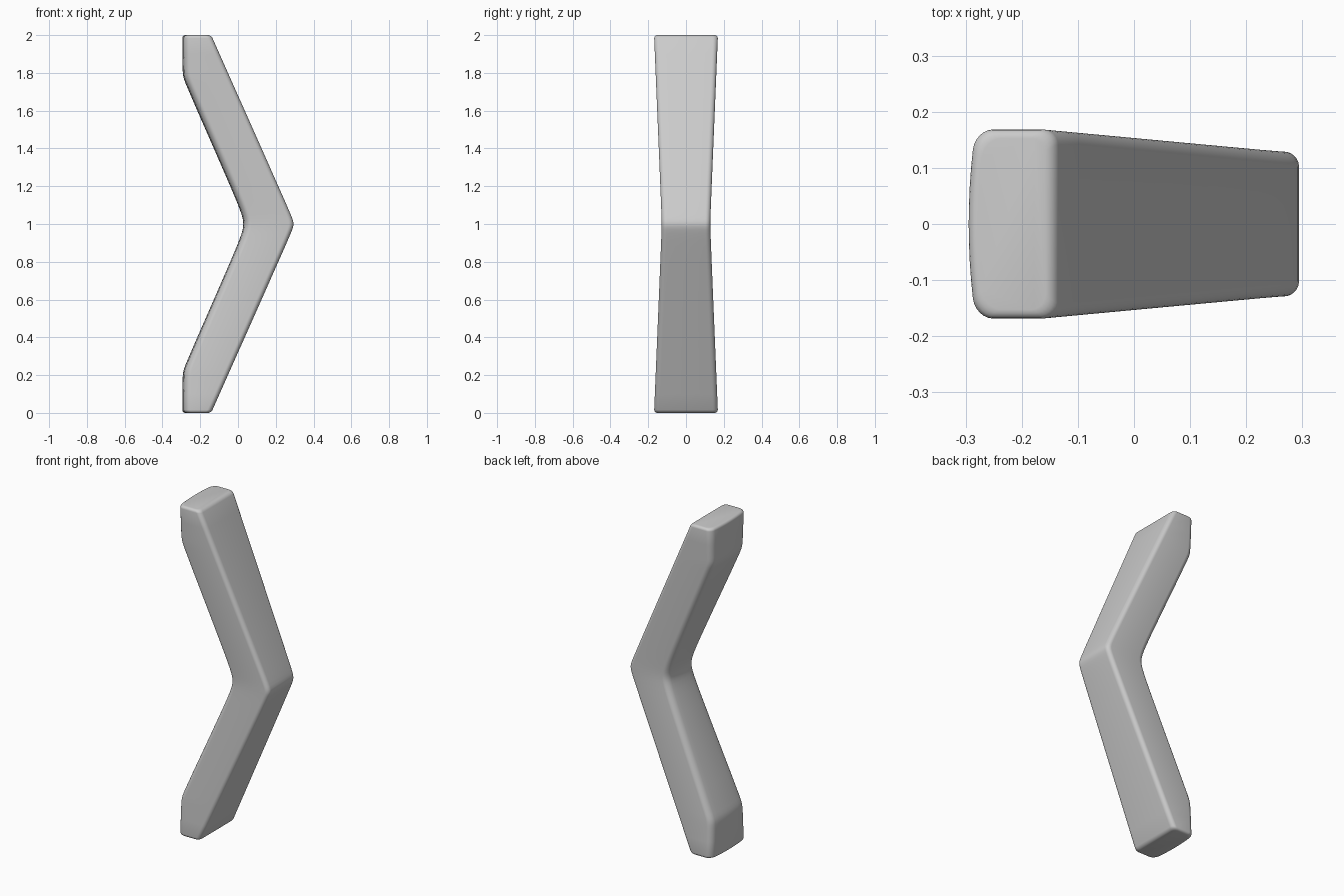
import bpy, bmesh, math

if "Cube" in bpy.data.objects:
    bpy.data.objects.remove(bpy.data.objects["Cube"])

HX, SEG = 0.295, 6


def section(z, inset):
    """Closed outline of the bar on the horizontal slice at height z."""
    t = abs(z - 1)
    outer = 0.303 - 0.445 * math.hypot(t, 0.02) - inset
    line = 0.05 - 0.442 * math.hypot(t, 0.05)
    # soft maximum of the slanted inner face and the upright end face
    inner = 0.5 * (line - HX + math.hypot(line + HX, 0.012)) + inset
    half = 0.129 + 0.040 * (math.hypot(t, 0.04) - 0.04) / 0.96 - inset
    pts = []

    def corner(cx, cy, r, start):
        for i in range(SEG + 1):
            a = math.radians(start + 90 * i / SEG)
            pts.append((cx + r * math.cos(a), cy + r * math.sin(a)))

    ro, ri = 0.027, 0.036
    corner(outer - ro, half - ro, ro, 0)
    corner(inner + ri, half - ri, ri, 90)
    for i in range(1, 8):                      # points across the bulging inner face
        pts.append((inner, (half - ri) * (1 - i / 4)))
    corner(inner + ri, -half + ri, ri, 180)
    corner(outer - ro, -half + ro, ro, 270)
    # inner face bulges gently outwards along its middle
    out = []
    for x, y in pts:
        w = max(0, 1 - (x - inner) / 0.08)
        out.append((x + 0.012 * w * (y / half) ** 2, y, z))
    return out


# Slice heights: rounded end, end block, slanted arm, elbow; mirrored to the top
R = 0.016
levels = [(R * (1 - math.cos(a)), R * (1 - math.sin(a)))
          for a in (math.radians(90 * i / 4) for i in range(5))]
levels = [(z, d) for z, d in levels]
levels += [(z, 0) for z in (0.1, 0.18, 0.2, 0.21, 0.22, 0.23, 0.24, 0.26, 0.4, 0.6, 0.8,
                            0.88, 0.92, 0.95, 0.97, 0.985, 1.0)]
levels += [(2 - z, d) for z, d in reversed(levels[:-1])]

# Bent bar
bm = bmesh.new()
rings = [[bm.verts.new(p) for p in section(z, d)] for z, d in levels]
n = len(rings[0])
for a, b in zip(rings, rings[1:]):
    for i in range(n):
        j = (i + 1) % n
        bm.faces.new((a[i], a[j], b[j], b[i]))
bm.faces.new(rings[0][::-1])
bm.faces.new(rings[-1])
bmesh.ops.recalc_face_normals(bm, faces=bm.faces)
mesh = bpy.data.meshes.new("bent_handle")
bm.to_mesh(mesh)
bm.free()
obj = bpy.data.objects.new("bent_handle", mesh)
bpy.context.collection.objects.link(obj)

mat = bpy.data.materials.new("light grey")
mat.diffuse_color = (0.6, 0.6, 0.6, 1)
mat.use_nodes = True
mat.node_tree.nodes["Principled BSDF"].inputs["Base Color"].default_value = mat.diffuse_color
mesh.materials.append(mat)

bpy.context.view_layer.objects.active = obj
obj.select_set(True)
bpy.ops.object.shade_smooth_by_angle(angle=math.radians(40))
